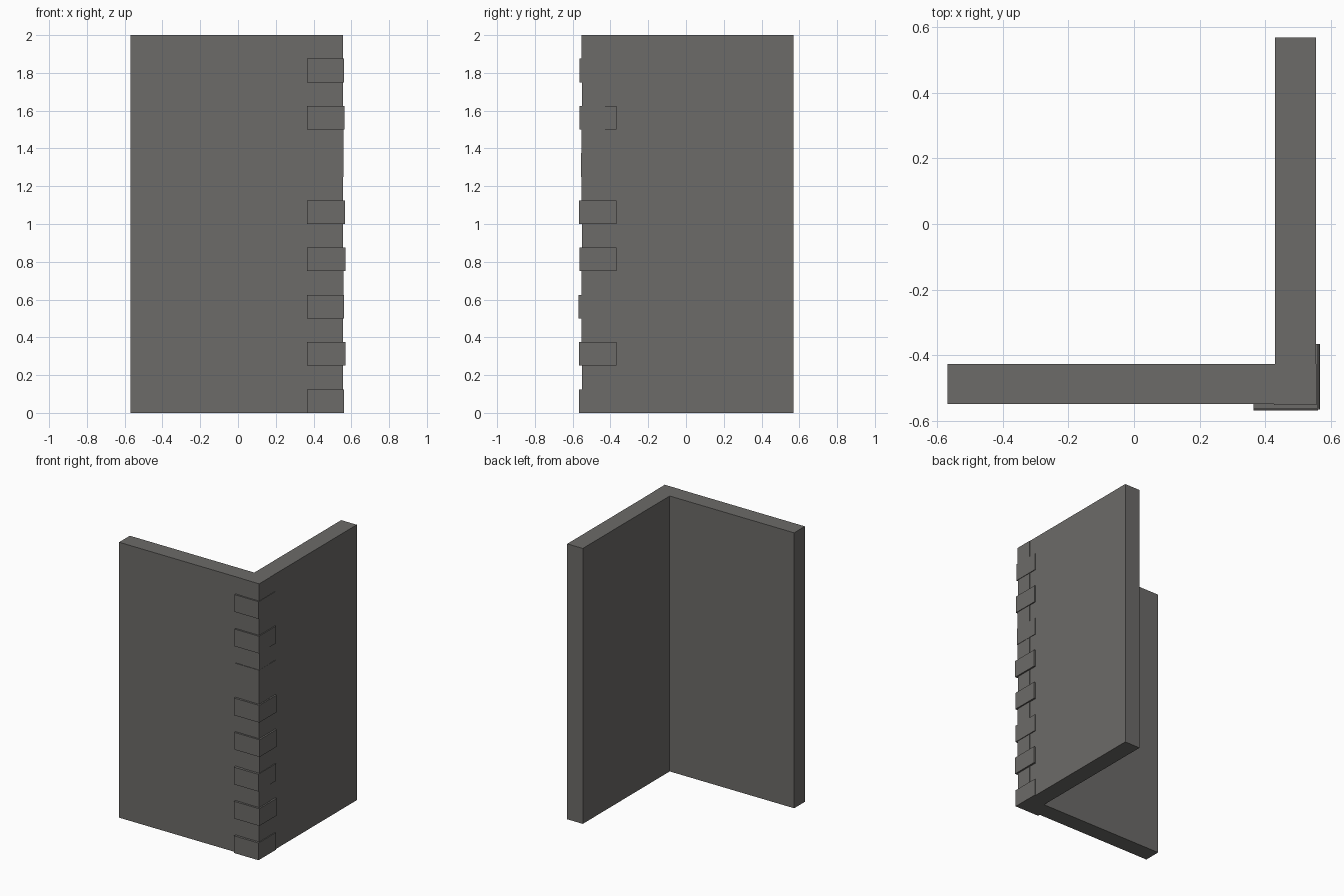
import bpy, bmesh

if "Cube" in bpy.data.objects:
    bpy.data.objects.remove(bpy.data.objects["Cube"])

# One warm grey stone colour
stone = bpy.data.materials.new("grey stone")
stone.diffuse_color = (0.15, 0.145, 0.138, 1)
stone.use_nodes = True
stone.node_tree.nodes["Principled BSDF"].inputs["Base Color"].default_value = stone.diffuse_color

FACE = 0.555      # outer wall faces: x = FACE and y = -FACE + 0.005
FRONT = -0.55
INNER = 0.43
STEP = 0.125      # course height


def prism(name, outline, z0, z1):
    """Extrude a counter-clockwise xy outline from z0 to z1."""
    bm = bmesh.new()
    face = bm.faces.new([bm.verts.new((x, y, z0)) for x, y in outline])
    top = bmesh.ops.extrude_face_region(bm, geom=[face])["geom"]
    bmesh.ops.translate(bm, vec=(0, 0, z1 - z0),
                        verts=[v for v in top if isinstance(v, bmesh.types.BMVert)])
    bmesh.ops.recalc_face_normals(bm, faces=bm.faces[:])
    mesh = bpy.data.meshes.new(name)
    bm.to_mesh(mesh)
    bm.free()
    mesh.materials.append(stone)
    obj = bpy.data.objects.new(name, mesh)
    bpy.context.collection.objects.link(obj)
    return obj


def quoin(name, reach_x, reach_y, out_x, out_y, z):
    """L-shaped corner stone wrapped around the outer corner."""
    ix, iy = FACE - 0.01, FRONT + 0.01   # slightly embedded in the wall
    prism(name, [(reach_x, out_y), (out_x, out_y), (out_x, reach_y),
                 (ix, reach_y), (ix, iy), (reach_x, iy)], z, z + STEP)


# L-shaped corner wall
prism("corner_wall", [(-0.57, FRONT), (FACE, FRONT), (FACE, 0.57),
                      (INNER, 0.57), (INNER, -0.427), (-0.57, -0.427)], 0, 2)

# Large quoins on every other course, with slightly uneven projection
projections = [(0.562, -0.567), (0.568, -0.566), (0.562, -0.570), (0.568, -0.564),
               (0.567, -0.566), (0.559, -0.557), (0.563, -0.563), (0.560, -0.563)]
for i, (px, py) in enumerate(projections):
    quoin(f"large_quoin_{i + 1}", 0.365, -0.367, px, py, 2 * i * STEP)

# Small, nearly flush quoins between them
for i in range(8):
    d = 0.001 + 0.001 * (i % 3)
    quoin(f"small_quoin_{i + 1}", 0.428, -0.428, FACE + d, FRONT - d,
          (2 * i + 1) * STEP)
